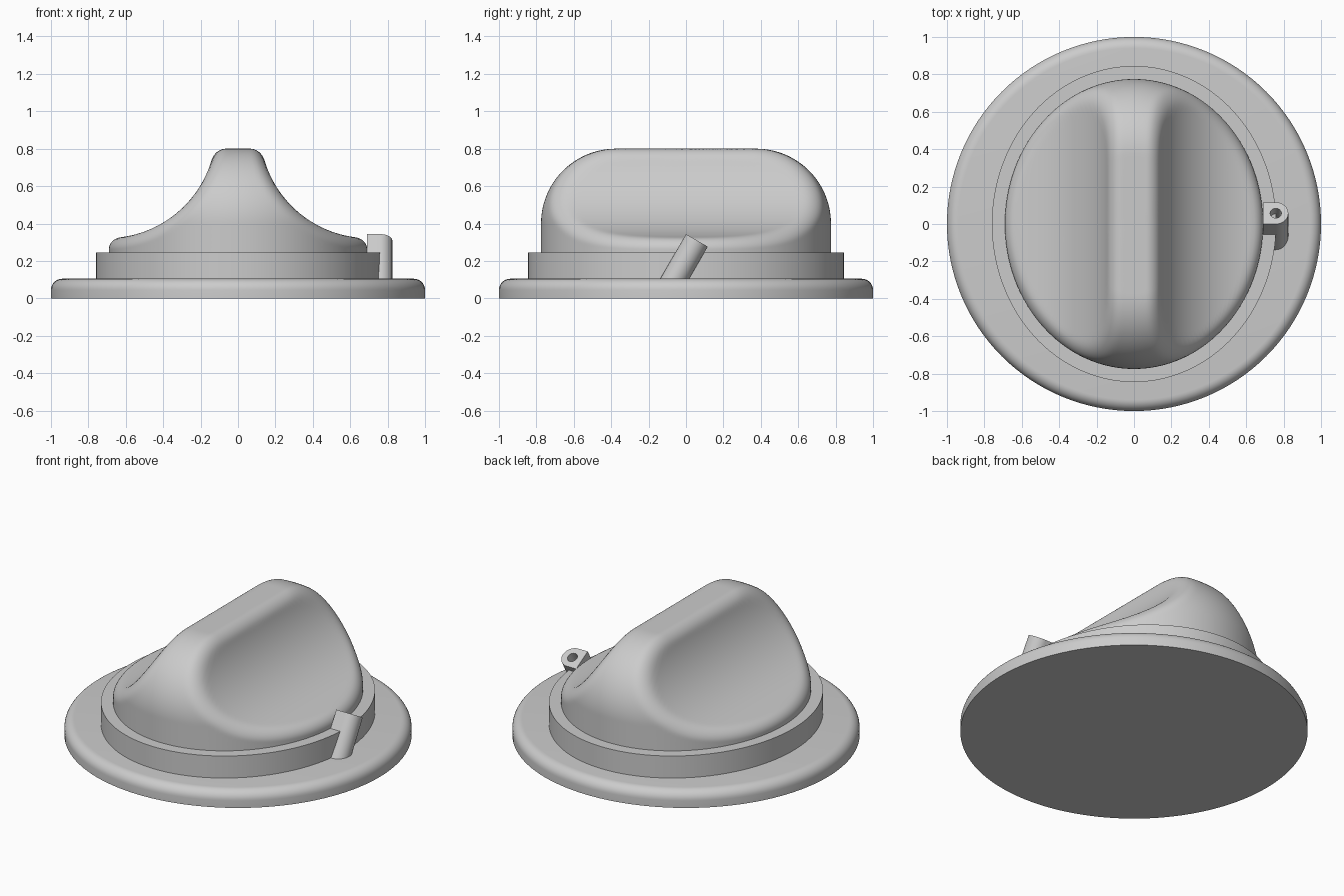
import bpy, bmesh
from math import sin, cos, pi, hypot, radians
from mathutils import Matrix, Vector

if "Cube" in bpy.data.objects:
    bpy.data.objects.remove(bpy.data.objects["Cube"])


def finish(bm, name, angle=35):
    bmesh.ops.recalc_face_normals(bm, faces=bm.faces)
    me = bpy.data.meshes.new(name)
    bm.to_mesh(me)
    bm.free()
    me.shade_smooth()
    me.set_sharp_from_angle(angle=radians(angle))
    ob = bpy.data.objects.new(name, me)
    bpy.context.collection.objects.link(ob)
    return ob


def loft(loops, tip=None):
    """Bridge closed loops of points; cap the start, and the end (flat or with a tip)."""
    bm = bmesh.new()
    rings = [[bm.verts.new(p) for p in loop] for loop in loops]
    n = len(rings[0])
    for a, b in zip(rings, rings[1:]):
        for i in range(n):
            j = (i + 1) % n
            bm.faces.new((a[i], a[j], b[j], b[i]))
    bm.faces.new(rings[0][::-1])
    if tip is None:
        bm.faces.new(rings[-1])
    else:
        t = bm.verts.new(tip)
        for i in range(n):
            bm.faces.new((rings[-1][i], rings[-1][(i + 1) % n], t))
    return bm


def ellipse(a, b, z, n=128):
    return [(a * cos(2 * pi * i / n), b * sin(2 * pi * i / n), z) for i in range(n)]


# Base disc with rounded upper rim
fillet = [(0.94 + 0.06 * cos(t), 0.045 + 0.06 * sin(t))
          for t in [i * pi / 16 for i in range(9)]]
finish(loft([ellipse(1, 1, 0)] + [ellipse(r, r, z) for r, z in fillet]), "base_disc")

# Oval collar
finish(loft([ellipse(0.76, 0.845, 0.1), ellipse(0.76, 0.845, 0.245)]), "collar")


# Grip: rounded oval dome with a cylindrical scoop on both sides and soft edges
def grip_field(x, y, z):
    a, b, R, top, r = 0.69, 0.775, 0.4, 0.8, 0.06
    k0 = hypot(x / a, y / b)
    k1 = hypot(x / a ** 2, y / b ** 2)
    d = k0 * (k0 - 1) / max(k1, 1e-6) if k1 > 1e-6 else -a
    u, v = d + R, z - top + R
    dome = min(max(u, v), 0) + hypot(max(u, 0), max(v, 0)) - R
    scoop = 0.583 - hypot(abs(x) - 0.7, z - 0.905)
    return min(-r, max(dome, scoop)) + hypot(max(dome + r, 0), max(scoop + r, 0))


def grip_point(az, el, z0=0.24):
    dx, dy, dz = cos(el) * cos(az), cos(el) * sin(az), sin(el)
    lo, hi = 0.0, 1.0
    for _ in range(18):
        m = (lo + hi) / 2
        if grip_field(m * dx, m * dy, z0 + m * dz) < 0:
            lo = m
        else:
            hi = m
    return (lo * dx, lo * dy, z0 + lo * dz)


ROWS, COLS = 90, 192
loops = [[grip_point(2 * pi * c / COLS, pi / 2 * (k / ROWS) ** 1.4) for c in range(COLS)]
         for k in range(ROWS)]
finish(loft(loops, (0, 0, 0.8)), "grip", 50)

# Tilted pointer lug: flat inside, round outside, with a drilled top
w = 0.067
outline = [(-w, -w)] + [(w * sin(t), -w * cos(t)) for t in [i * pi / 24 for i in range(25)]] + [(-w, w)]
place = Matrix.Translation(Vector((0.758, 0.058, 0.31))) @ Matrix.Rotation(radians(-30), 4, 'X')
lug_bm = loft([[(x, y, z) for x, y in outline] for z in (-0.29, 0)])
lug_bm.transform(place)
lug = finish(lug_bm, "pointer_lug")

hole_bm = loft([ellipse(0.03, 0.03, z, 32) for z in (-0.1, 0.05)])
hole_bm.transform(place)
hole = finish(hole_bm, "hole_cutter")
hole.hide_render = True
hole.hide_viewport = True
cut = lug.modifiers.new("drill", 'BOOLEAN')
cut.operation = 'DIFFERENCE'
cut.solver = 'EXACT'
cut.object = hole
